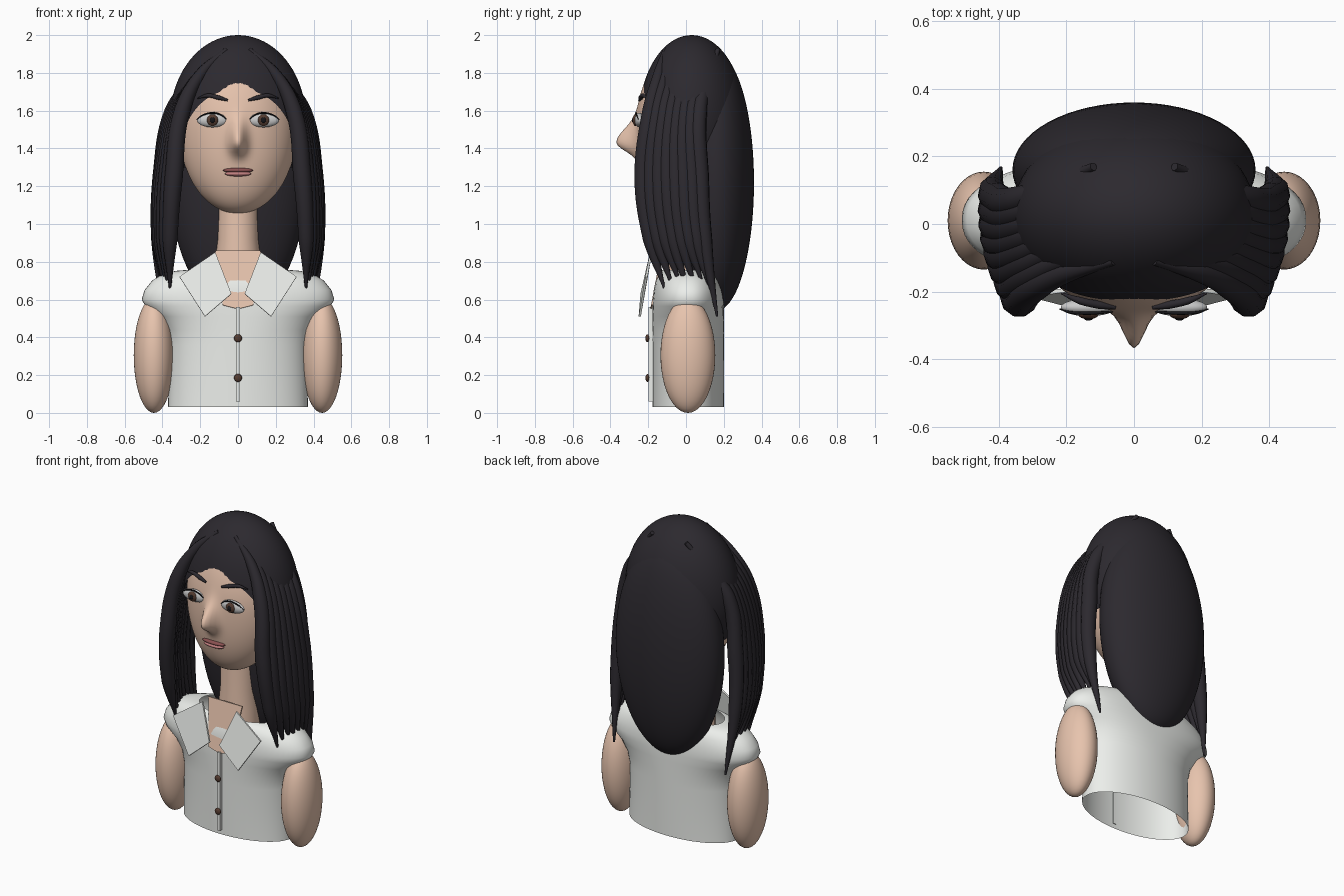
import bpy, bmesh, math
from mathutils import Vector

if "Cube" in bpy.data.objects:
    bpy.data.objects.remove(bpy.data.objects["Cube"])


def mat(name, r, g, b):
    m = bpy.data.materials.new(name)
    m.diffuse_color = (r, g, b, 1)
    m.use_nodes = True
    m.node_tree.nodes["Principled BSDF"].inputs["Base Color"].default_value = m.diffuse_color
    return m


SKIN = mat("skin", .80, .55, .42)
HAIR = mat("dark_hair", .025, .022, .028)
CLOTH = mat("cloth", .84, .86, .83)
WHITE = mat("eye_white", .85, .85, .83)
BROWN = mat("brown", .09, .045, .03)
BLACK = mat("black", .008, .008, .01)
LIP = mat("lip", .55, .22, .22)
DARKLIP = mat("dark_lip", .25, .08, .08)


def finish(name, bm, m, smooth=True):
    bmesh.ops.recalc_face_normals(bm, faces=bm.faces)
    me = bpy.data.meshes.new(name)
    bm.to_mesh(me)
    bm.free()
    me.polygons.foreach_set("use_smooth", [smooth] * len(me.polygons))
    me.materials.append(m)
    ob = bpy.data.objects.new(name, me)
    bpy.context.collection.objects.link(ob)
    return ob


def ellipsoid(name, c, r, m, seg=40, rings=24, cuts=(), deform=None):
    bm = bmesh.new()
    bmesh.ops.create_uvsphere(bm, u_segments=seg, v_segments=rings, radius=1)
    for v in bm.verts:
        v.co = Vector([c[k] + r[k] * v.co[k] for k in range(3)])
        if deform:
            deform(v.co)
    for co, no in cuts:   # remove the side the normal points to
        bmesh.ops.bisect_plane(bm, geom=bm.verts[:] + bm.edges[:] + bm.faces[:],
                               plane_co=co, plane_no=no, clear_outer=True)
    return finish(name, bm, m)


def loft(name, rings, m, seg=64):
    # rings: (z, x radius, y radius, y centre, squareness exponent)
    bm = bmesh.new()
    loops = []
    for z, rx, ry, cy, n in rings:
        loop = []
        for i in range(seg):
            a = 2 * math.pi * i / seg
            c, s = math.cos(a), math.sin(a)
            loop.append(bm.verts.new((rx * math.copysign(abs(c) ** (2 / n), c),
                                      cy + ry * math.copysign(abs(s) ** (2 / n), s), z)))
        loops.append(loop)
    for a, b in zip(loops, loops[1:]):
        for i in range(seg):
            j = (i + 1) % seg
            bm.faces.new((a[i], a[j], b[j], b[i]))
    return finish(name, bm, m)


def panel(name, pts, m, thick):
    bm = bmesh.new()
    bm.faces.new([bm.verts.new(p) for p in pts])
    ob = finish(name, bm, m, False)
    mod = ob.modifiers.new("thickness", 'SOLIDIFY')
    mod.thickness = thick
    mod.offset = 0
    return ob


def tube(name, pts, radii, m, res=8):
    cu = bpy.data.curves.new(name, 'CURVE')
    cu.dimensions = '3D'
    cu.bevel_depth = 1
    cu.bevel_resolution = 3
    cu.resolution_u = res
    cu.use_fill_caps = True
    sp = cu.splines.new('BEZIER')
    sp.bezier_points.add(len(pts) - 1)
    for bp, p, r in zip(sp.bezier_points, pts, radii):
        bp.co = p
        bp.radius = r
        bp.handle_left_type = bp.handle_right_type = 'AUTO'
    cu.materials.append(m)
    ob = bpy.data.objects.new(name, cu)
    bpy.context.collection.objects.link(ob)
    return ob


# head with the chin brought forward and the nose pulled out
def face_shape(co):
    if co.z < 1.5:
        co.y -= .06 * ((1.5 - co.z) / .44) ** 2
    if co.y < 0:
        dz = (co.z - 1.43) / (.10 if co.z > 1.43 else .06)
        co.y -= .105 * math.exp(-(co.x / .042) ** 2 - dz ** 2)


ellipsoid("head", (0, -.005, 1.5), (.31, .26, .445), SKIN, 128, 80, deform=face_shape)
loft("neck", [(.6, .13, .12, .01, 2), (.8, .12, .115, .01, 2),
              (.92, .108, .108, .01, 2), (1.2, .105, .105, .01, 2)], SKIN)

# hair: cap cut along the hairline, and the long back mass
ellipsoid("hair_cap", (0, .03, 1.55), (.36, .28, .45), HAIR, 64, 40,
          cuts=[((0, -.24, 1.74), (0, -.34, -.14)), ((0, 0, 1.3), (0, 0, -1))])
ellipsoid("back_hair", (0, .16, 1.22), (.36, .2, .68), HAIR, 64, 40)

# shirt body flaring into the shoulders, open at top and bottom
loft("shirt", [(.03, .37, .19, .012, 2), (.36, .365, .19, .012, 2), (.44, .38, .19, .012, 2.1),
               (.51, .425, .19, .012, 2.2), (.565, .49, .19, .012, 2.3), (.60, .51, .188, .012, 2.3),
               (.65, .495, .183, .012, 2.3), (.70, .455, .173, .012, 2.2),
               (.735, .40, .16, .014, 2.1), (.752, .33, .15, .016, 2), (.757, .27, .142, .02, 2)], CLOTH)
panel("chest_skin", [(-.12, -.125, .86), (-.08, -.18, .57), (0, -.185, .55),
                     (.08, -.18, .57), (.12, -.125, .86)], SKIN, .01)

# strand paths: front strand to rear strand control points
FRONT = [(.06, -.11, 1.925), (.20, -.145, 1.79), (.295, -.19, 1.6), (.34, -.228, 1.25), (.36, -.19, .92), (.36, -.115, .65)]
REAR = [(.12, .17, 1.925), (.24, .11, 1.76), (.345, .07, 1.6), (.405, .075, 1.25), (.42, .10, .92), (.395, .165, .51)]
RADII = [.012, .03, .043, .048, .04, .006]
COUNT = 8

for s, side in ((-1, "left"), (1, "right")):
    for i in range(COUNT):
        t = i / (COUNT - 1)
        pts = []
        for k, (a, b) in enumerate(zip(FRONT, REAR)):
            p = Vector(a).lerp(Vector(b), t)
            if k > 2:
                p.x += .02 * math.sin(math.pi * t)
            if k == 5:   # only the rearmost tip hangs low
                p.z = .51 if i == COUNT - 1 else .66 + .015 * (i % 3)
            pts.append((s * p.x, p.y, p.z))
        tube(f"hair_strand_{side}_{i}", pts, RADII, HAIR)

    # arms
    ellipsoid(f"arm_{side}", (s * .445, .01, .305), (.107, .145, .305), SKIN)

    # eyes, lids and brows
    x = s * .135
    ellipsoid(f"eye_{side}", (x, -.247, 1.55), (.082, .026, .038), WHITE)
    ellipsoid(f"iris_{side}", (x, -.268, 1.55), (.03, .014, .031), BROWN, 24, 16)
    ellipsoid(f"pupil_{side}", (x, -.279, 1.55), (.014, .007, .015), BLACK, 16, 10)
    tube(f"eyelid_{side}", [(s * .055, -.258, 1.548), (s * .09, -.262, 1.577), (x, -.264, 1.588),
                            (s * .185, -.262, 1.577), (s * .22, -.252, 1.552)],
         [.002, .004, .005, .004, .002], BLACK)
    tube(f"eyebrow_{side}", [(s * .055, -.247, 1.655), (s * .10, -.24, 1.668), (s * .16, -.227, 1.68),
                             (s * .215, -.205, 1.665)], [.006, .012, .011, .003], HAIR)

    # collar flap
    panel(f"collar_{side}", [(s * .12, -.185, .85), (s * .31, -.21, .72),
                             (s * .175, -.245, .51), (s * .035, -.235, .63)], CLOTH, .012)

# lips
ellipsoid("upper_lip", (0, -.244, 1.284), (.08, .022, .013), DARKLIP)
ellipsoid("lower_lip", (0, -.243, 1.266), (.07, .024, .014), LIP)

# button placket and buttons
bm = bmesh.new()
bmesh.ops.create_cube(bm, size=1)
for v in bm.verts:
    v.co = Vector((v.co.x * .02, -.186 + v.co.y * .024, .31 + v.co.z * .5))
finish("placket", bm, CLOTH, False)
for n, z in enumerate((.395, .185)):
    ellipsoid(f"button_{n}", (0, -.204, z), (.021, .011, .021), BROWN, 20, 12)
